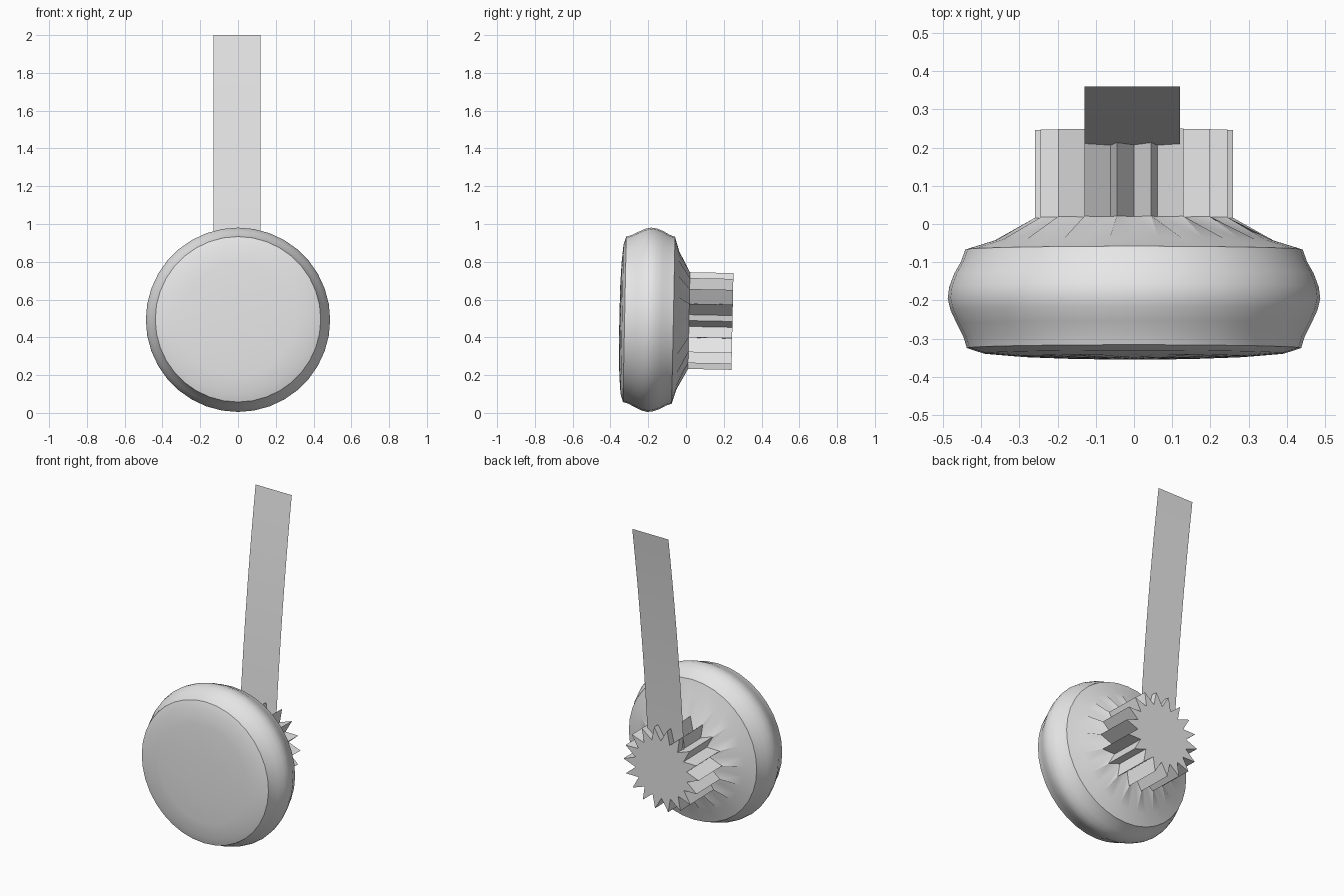
import bpy
import bmesh
import math
from mathutils import Matrix

if "Cube" in bpy.data.objects:
    bpy.data.objects.remove(bpy.data.objects["Cube"])

# One plain grey for every part
grey = bpy.data.materials.new("light grey")
grey.use_nodes = True
colour = (0.8, 0.8, 0.8, 1)
grey.diffuse_color = colour
grey.node_tree.nodes["Principled BSDF"].inputs["Base Color"].default_value = colour


def finish(name, bm):
    """Turn a bmesh into a smooth-shaded object with sharp creases kept."""
    mesh = bpy.data.meshes.new(name)
    bm.to_mesh(mesh)
    bm.free()
    mesh.materials.append(grey)
    obj = bpy.data.objects.new(name, mesh)
    bpy.context.collection.objects.link(obj)
    bpy.ops.object.select_all(action="DESELECT")
    obj.select_set(True)
    bpy.context.view_layer.objects.active = obj
    bpy.ops.object.shade_smooth_by_angle(angle=math.radians(30))
    return obj


# Round cup with a toothed hub: rings of (y, tooth radius, gap radius)
SEGMENTS = 36
rings = [
    (-0.352, 0.18, 0.13),                           # front cushion
    (-0.347, 0.30, 0.30),
    (-0.339, 0.395, 0.395),
    (-0.325, 0.438, 0.438),                         # front rim
    (-0.295, 0.447, 0.447),                         # bulging side
    (-0.262, 0.464, 0.464),
    (-0.225, 0.481, 0.481),
    (-0.195, 0.488, 0.488),
    (-0.165, 0.484, 0.484),
    (-0.130, 0.471, 0.471),
    (-0.098, 0.453, 0.453),
    (-0.067, 0.442, 0.442),                         # back rim
    (-0.043, 0.365, 0.365),                         # start of pleats
    (0.016, 0.26, 0.18),                            # hub base
    (0.246, 0.26, 0.18),                            # hub end
]
bm = bmesh.new()
loops = []
for y, tooth, gap in rings:
    loop = []
    for i in range(SEGMENTS):
        angle = math.tau * i / SEGMENTS
        radius = gap if i % 2 else tooth
        loop.append(bm.verts.new((radius * math.cos(angle), y, radius * math.sin(angle))))
    loops.append(loop)
front = bm.verts.new((0, -0.353, 0))
back = bm.verts.new((0, rings[-1][0], 0))
for i in range(SEGMENTS):
    j = (i + 1) % SEGMENTS
    for a, b in zip(loops, loops[1:]):
        bm.faces.new((a[i], a[j], b[j], b[i]))
    bm.faces.new((front, loops[0][j], loops[0][i]))
    bm.faces.new((back, loops[-1][i], loops[-1][j]))
bmesh.ops.recalc_face_normals(bm, faces=bm.faces)
cup = finish("cup_with_toothed_hub", bm)
# The cup leans back very slightly
cup.matrix_world = Matrix.Translation((0, 0, 0.489)) @ Matrix.Rotation(-0.02, 4, "X")

# Thin band sheet rising from the hub and curving backwards
bm = bmesh.new()
STEPS = 14
previous = None
for k in range(STEPS + 1):
    z = 0.52 + (2.0 - 0.52) * k / STEPS
    u = z - 0.7
    y = 0.21 + 0.08 * u + 0.027 * u * u
    row = [bm.verts.new((x, y, z)) for x in (-0.13, 0.12)]
    if previous:
        bm.faces.new((previous[0], previous[1], row[1], row[0]))
    previous = row
finish("head_band", bm)
